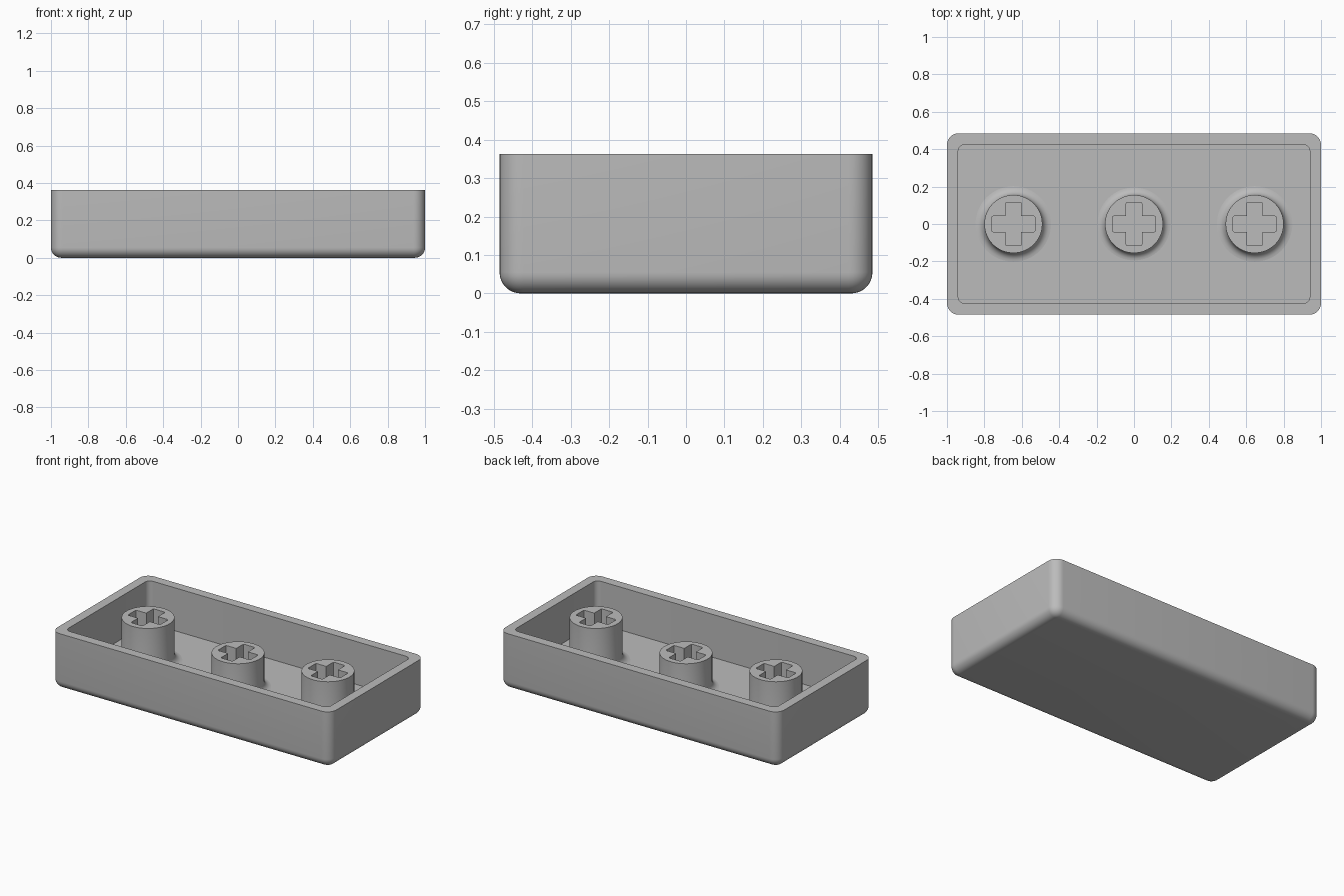
import bpy, bmesh, math

if "Cube" in bpy.data.objects:
    bpy.data.objects.remove(bpy.data.objects["Cube"])

HEIGHT, FLOOR = 0.363, 0.085

grey = bpy.data.materials.new("plain_grey")
grey.diffuse_color = (0.5, 0.5, 0.5, 1)
grey.use_nodes = True
grey.node_tree.nodes["Principled BSDF"].inputs["Base Color"].default_value = grey.diffuse_color


def finish(bm, name):
    bmesh.ops.recalc_face_normals(bm, faces=bm.faces)
    mesh = bpy.data.meshes.new(name)
    bm.to_mesh(mesh)
    bm.free()
    mesh.materials.append(grey)
    ob = bpy.data.objects.new(name, mesh)
    bpy.context.collection.objects.link(ob)
    bpy.ops.object.select_all(action='DESELECT')
    ob.select_set(True)
    bpy.context.view_layer.objects.active = ob
    bpy.ops.object.shade_smooth_by_angle(angle=math.radians(35))
    return ob


def ring(bm, points, z):
    return [bm.verts.new((x, y, z)) for x, y in points]


def bridge(bm, a, b):
    n = len(a)
    for i in range(n):
        j = (i + 1) % n
        bm.faces.new((a[i], a[j], b[j], b[i]))


def rounded_rect(hx, hy, r, steps=8):
    pts = []
    for k, (sx, sy) in enumerate(((1, 1), (-1, 1), (-1, -1), (1, -1))):
        for i in range(steps + 1):
            a = math.radians(90 * (k + i / steps))
            pts.append((sx * (hx - r) + r * math.cos(a),
                        sy * (hy - r) + r * math.sin(a)))
    return pts


def circle(r, x, n=64):
    return [(x + r * math.cos(math.tau * i / n), r * math.sin(math.tau * i / n))
            for i in range(n)]


def cross(x, arm=0.116, half=0.042, c=0.008):
    # one arm's outline, turned four times
    arm_pts = [(half, half), (arm - c, half), (arm - c * 0.3, half - c * 0.3),
               (arm, half - c), (arm, c - half), (arm - c * 0.3, c * 0.3 - half),
               (arm - c, -half)]
    pts = []
    for k in range(4):
        ca, sa = round(math.cos(k * math.pi / 2)), round(math.sin(k * math.pi / 2))
        pts += [(x + ca * px - sa * py, sa * px + ca * py)
                for px, py in reversed(arm_pts)]
    return pts


# Tray: rounded bottom edge, straight walls, flat rim, hollow inside
bm = bmesh.new()
fillet = 0.055
rings = []
for i in range(9):
    a = math.radians(90 * i / 8)
    inset = fillet * (1 - math.sin(a))
    rings.append(ring(bm, rounded_rect(1 - inset, 0.485 - inset, 0.062 - inset),
                      fillet * (1 - math.cos(a))))
rings.append(ring(bm, rounded_rect(1, 0.485, 0.062), HEIGHT))
rings.append(ring(bm, rounded_rect(0.94, 0.425, 0.035), HEIGHT))
rings.append(ring(bm, rounded_rect(0.94, 0.425, 0.035), FLOOR))
for a, b in zip(rings, rings[1:]):
    bridge(bm, a, b)
bm.faces.new(rings[0])
bm.faces.new(rings[-1])
finish(bm, "tray")


# Posts: flared foot, cylinder, cross-shaped socket in the top
def post(name, x, top, flare, r=0.155):
    bm = bmesh.new()
    rings = [ring(bm, circle(r + flare, x), FLOOR - 0.01)]
    for i in range(7):
        a = math.radians(90 * i / 6)
        rings.append(ring(bm, circle(r + flare * (1 - math.sin(a)), x),
                          FLOOR + flare * (1 - math.cos(a))))
    rings.append(ring(bm, circle(r, x), top))
    for a, b in zip(rings, rings[1:]):
        bridge(bm, a, b)
    bm.faces.new(rings[0])
    # socket walls and bottom
    upper, lower = ring(bm, cross(x), top), ring(bm, cross(x), FLOOR)
    bridge(bm, upper, lower)
    bm.faces.new(lower)
    # top face around the socket
    edges = [bm.edges.get((loop[i - 1], loop[i]))
             for loop in (rings[-1], upper) for i in range(len(loop))]
    bmesh.ops.triangle_fill(bm, use_beauty=True, use_dissolve=False, edges=edges)
    finish(bm, name)


post("left_post", -0.645, HEIGHT - 0.001, 0.047)
post("middle_post", 0.0, 0.306, 0.04)
post("right_post", 0.645, HEIGHT - 0.001, 0.047)
